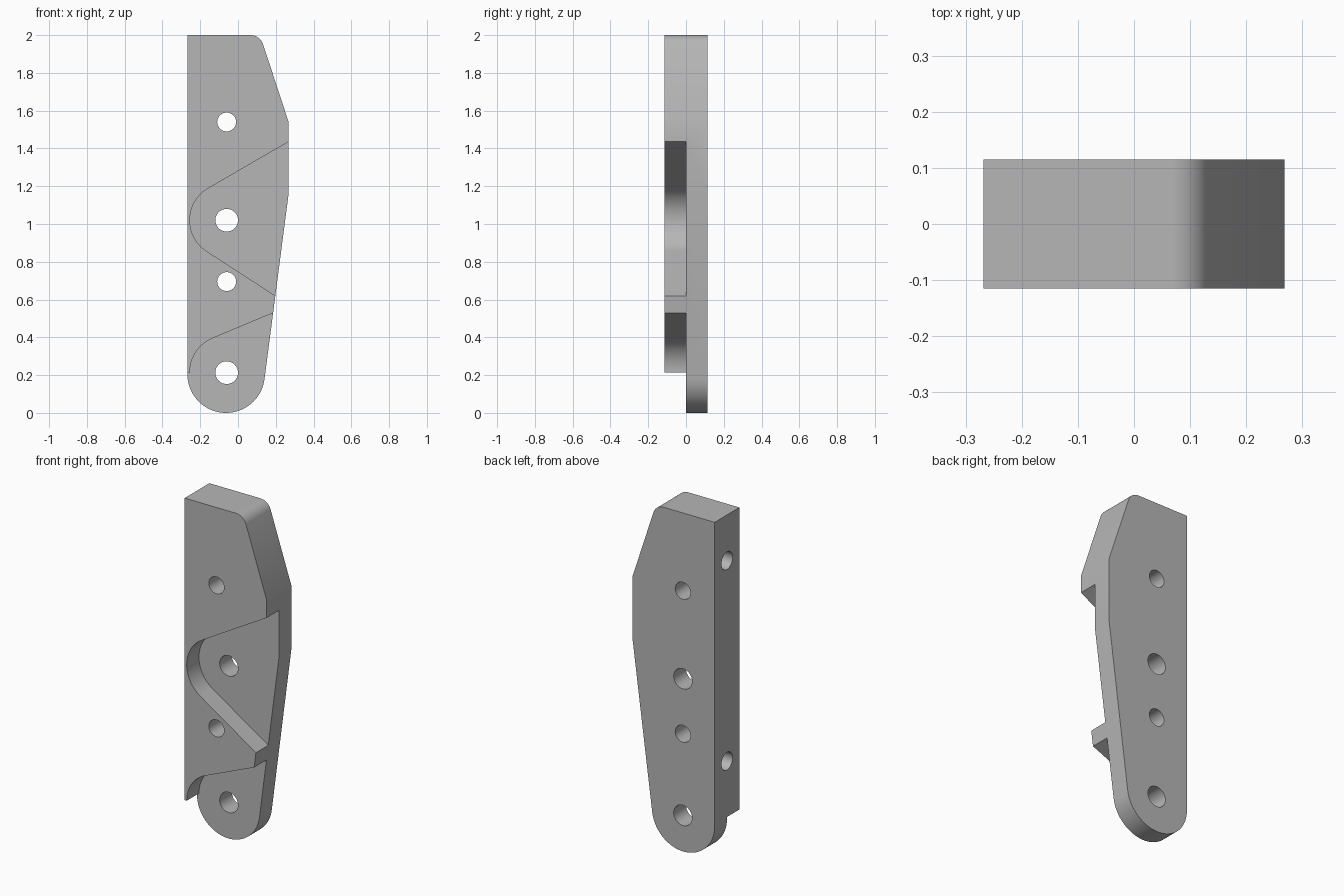
import bpy, bmesh
from math import sin, cos, radians
from mathutils import Matrix

cube = bpy.data.objects.get("Cube")
if cube:
    bpy.data.objects.remove(cube, do_unlink=True)

HALF_X, HALF_Y = 0.268, 0.115
HOLE_X = -0.06

grey = bpy.data.materials.new("plain grey")
grey.use_nodes = True
grey.diffuse_color = (0.47, 0.47, 0.47, 1)
grey.node_tree.nodes["Principled BSDF"].inputs["Base Color"].default_value = (0.47, 0.47, 0.47, 1)


def arc(cx, cz, r, start, end, steps=24):
    angles = [radians(start + (end - start) * i / steps) for i in range(steps + 1)]
    return [(cx + r * cos(a), cz + r * sin(a)) for a in angles]


def finish(name, bm):
    bmesh.ops.recalc_face_normals(bm, faces=bm.faces)
    mesh = bpy.data.meshes.new(name)
    bm.to_mesh(mesh)
    bm.free()
    mesh.materials.append(grey)
    obj = bpy.data.objects.new(name, mesh)
    bpy.context.collection.objects.link(obj)
    return obj


def extrude_profile(name, points, y0, y1):
    bm = bmesh.new()
    face = bm.faces.new([bm.verts.new((x, y0, z)) for x, z in points])
    grown = bmesh.ops.extrude_face_region(bm, geom=[face])["geom"]
    verts = [v for v in grown if isinstance(v, bmesh.types.BMVert)]
    bmesh.ops.translate(bm, verts=verts, vec=(0, y1 - y0, 0))
    return finish(name, bm)


def rod(name, centre, radius, length, axis):
    bm = bmesh.new()
    bmesh.ops.create_cone(bm, cap_ends=True, segments=48, radius1=radius,
                          radius2=radius, depth=length)
    bm.transform(Matrix.Translation(centre) @ Matrix.Rotation(radians(90), 4, axis))
    return finish(name, bm)


# Plate outline: rounded foot, tapered right edge, filleted top corner
outline = arc(-0.063, 0.205, 0.205, 180, 352.3, 48)
outline += [(HALF_X, 1.16), (HALF_X, 1.54)]
outline += arc(0.066, 1.93, 0.07, 18.5, 90, 16)
outline += [(-HALF_X, 2.0)]
plate = extrude_profile("bracket_plate", outline, -HALF_Y, HALF_Y)

# Half-depth pockets in the front face
upper = arc(HOLE_X, 1.02, 0.195, 120, 237, 40)
upper += [(0.19, 0.625), (0.4, 0.489), (0.4, 1.512)]
lower = arc(HOLE_X, 0.215, 0.195, 112.7, 180, 28)
lower += [(-0.4, 0.215), (-0.4, -0.1), (0.4, -0.1), (0.4, 0.619)]
cutters = [extrude_profile("upper_pocket_cutter", upper, -0.2, 0),
           extrude_profile("lower_pocket_cutter", lower, -0.2, 0)]

# Through holes, front to back
for z, r in [(1.54, 0.05), (1.02, 0.06), (0.695, 0.05), (0.213, 0.06)]:
    cutters.append(rod("through_hole_cutter", (HOLE_X, 0, z), r, 1, 'X'))

# Blind holes in the straight side
for z in (1.73, 0.545):
    cutters.append(rod("side_hole_cutter", (-HALF_X, 0, z), 0.052, 0.5, 'Y'))

bpy.ops.object.select_all(action='DESELECT')
bpy.context.view_layer.objects.active = plate
plate.select_set(True)
for cutter in cutters:
    cutter.hide_render = True
    mod = plate.modifiers.new("cut", 'BOOLEAN')
    mod.operation = 'DIFFERENCE'
    mod.solver = 'EXACT'
    mod.object = cutter
    bpy.ops.object.modifier_apply(modifier=mod.name)
    bpy.data.objects.remove(cutter, do_unlink=True)

bpy.ops.object.shade_smooth_by_angle(angle=radians(25))
